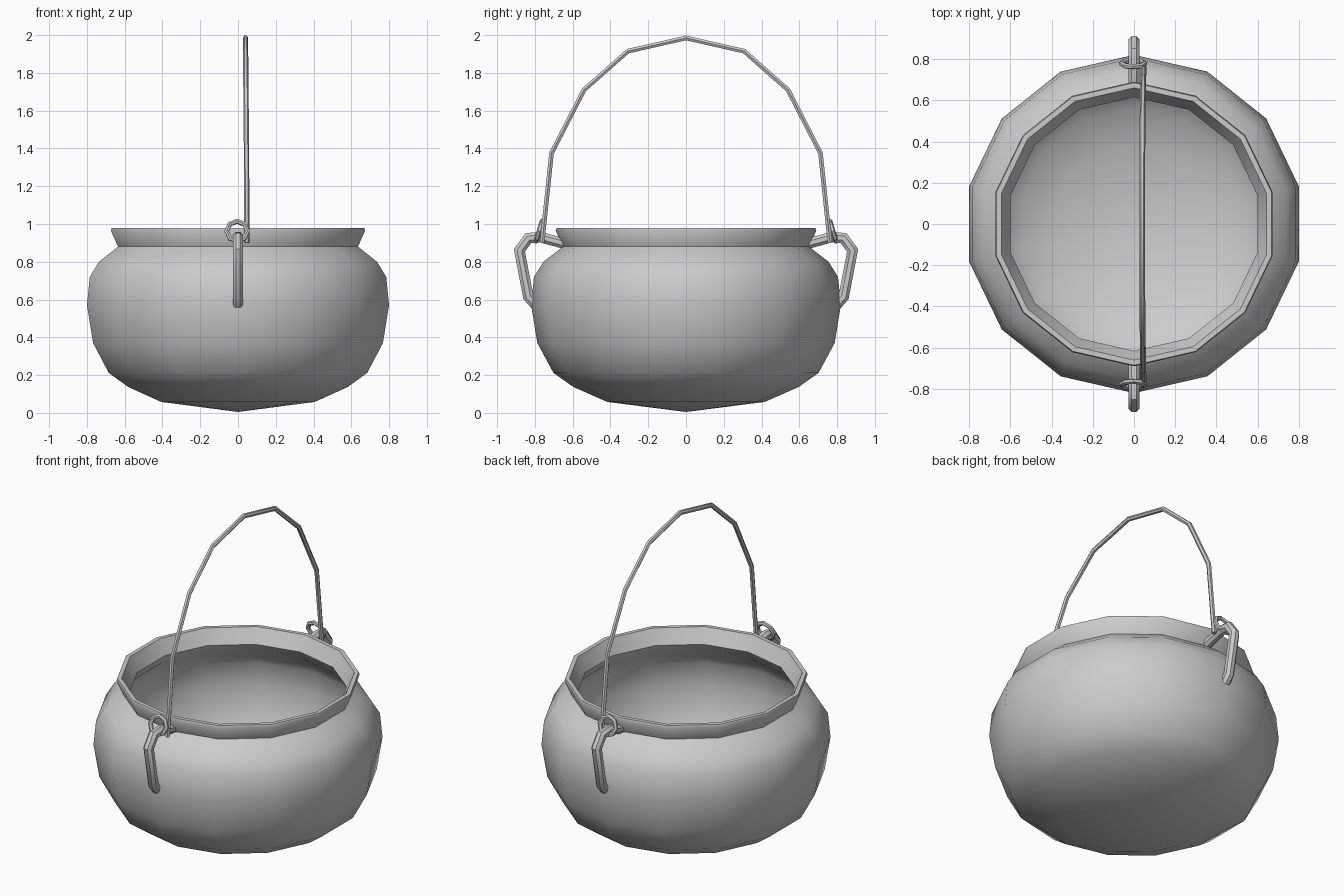
import bpy, bmesh, math
from mathutils import Vector

if "Cube" in bpy.data.objects:
    bpy.data.objects.remove(bpy.data.objects["Cube"])

iron = bpy.data.materials.new("grey iron")
iron.use_nodes = True
GREY = (0.6, 0.6, 0.6, 1)
iron.diffuse_color = GREY
iron.node_tree.nodes["Principled BSDF"].inputs["Base Color"].default_value = GREY


def finish(name, bm, angle):
    bmesh.ops.recalc_face_normals(bm, faces=bm.faces)
    mesh = bpy.data.meshes.new(name)
    bm.to_mesh(mesh)
    bm.free()
    mesh.materials.append(iron)
    obj = bpy.data.objects.new(name, mesh)
    bpy.context.collection.objects.link(obj)
    bpy.ops.object.select_all(action="DESELECT")
    obj.select_set(True)
    bpy.context.view_layer.objects.active = obj
    bpy.ops.object.shade_smooth_by_angle(angle=math.radians(angle))
    return obj


def lathe(name, profile, sides):
    """Turn a (radius, height) profile about z, with a corner on the y axis."""
    bm = bmesh.new()
    verts = [bm.verts.new((0, r, z)) for r, z in profile]
    edges = [bm.edges.new(pair) for pair in zip(verts, verts[1:])]
    bmesh.ops.spin(bm, geom=verts + edges, cent=(0, 0, 0), axis=(0, 0, 1),
                   angle=math.tau, steps=sides)
    bmesh.ops.remove_doubles(bm, verts=bm.verts, dist=0.0005)
    return finish(name, bm, 50)


def tube(name, path, radius, sides, side_axis, closed=False):
    """Sweep a polygon section along a flat path with mitred corners."""
    bm = bmesh.new()
    pts = [Vector(p) for p in path]
    side = Vector(side_axis).normalized()
    n = len(pts)
    rings = []
    for i, p in enumerate(pts):
        before = (p - pts[i - 1]).normalized() if closed or i else None
        after = (pts[(i + 1) % n] - p).normalized() if closed or i < n - 1 else None
        before, after = before or after, after or before
        tangent = (before + after).normalized()
        out = tangent.cross(side).normalized() / max(tangent.dot(after), 0.5)
        ring = []
        for k in range(sides):
            a = math.tau * (k + 0.5) / sides
            ring.append(bm.verts.new(p + radius * (math.cos(a) * out + math.sin(a) * side)))
        rings.append(ring)
    for i in range(n if closed else n - 1):
        a, b = rings[i], rings[(i + 1) % n]
        for k in range(sides):
            j = (k + 1) % sides
            bm.faces.new((a[k], a[j], b[j], b[k]))
    if not closed:
        bm.faces.new(rings[0])
        bm.faces.new(rings[-1])
    return finish(name, bm, 40)


# Pot: outer wall, flared rim, then the inner wall
outer = [(0, 0.005), (0.417, 0.058), (0.596, 0.137), (0.702, 0.212), (0.787, 0.37),
         (0.82, 0.57), (0.805, 0.72), (0.755, 0.80), (0.69, 0.85), (0.652, 0.88)]
rim = [(0.69, 0.965), (0.685, 0.98), (0.66, 0.98), (0.615, 0.89)]
inner = [(0.65, 0.83), (0.72, 0.77), (0.757, 0.71), (0.77, 0.57), (0.74, 0.39),
         (0.66, 0.25), (0.56, 0.18), (0.39, 0.105), (0, 0.06)]
lathe("pot", outer + rim + inner, 14)

# Bail handle arching from front to back
half = [(0.047, 0.762, 0.90), (0.045, 0.712, 1.375), (0.042, 0.54, 1.71),
        (0.04, 0.308, 1.915)]
arch = half + [(0.04, 0, 1.985)] + [(x, -y, z) for x, y, z in reversed(half)]
tube("bail_handle", arch, 0.014, 6, (1, 0, 0))

# Bracket and linking ring at each end of the handle
bracket = [(0.64, 0.895), (0.77, 0.93), (0.835, 0.925), (0.882, 0.86),
           (0.835, 0.615), (0.80, 0.575)]
for s, place in ((-1, "front"), (1, "back")):
    tube(place + "_bracket", [(0, s * y, z) for y, z in bracket], 0.03, 8, (1, 0, 0))
    tilt = Vector((0, -s * 0.3, 1)).normalized()
    centre = Vector((-0.005, s * 0.778, 0.962))
    loop = [centre + 0.055 * (math.cos(t) * Vector((1, 0, 0)) + math.sin(t) * tilt)
            for t in (math.tau * i / 8 for i in range(8))]
    tube(place + "_ring", loop, 0.013, 6, (0, 1, s * 0.3), closed=True)
